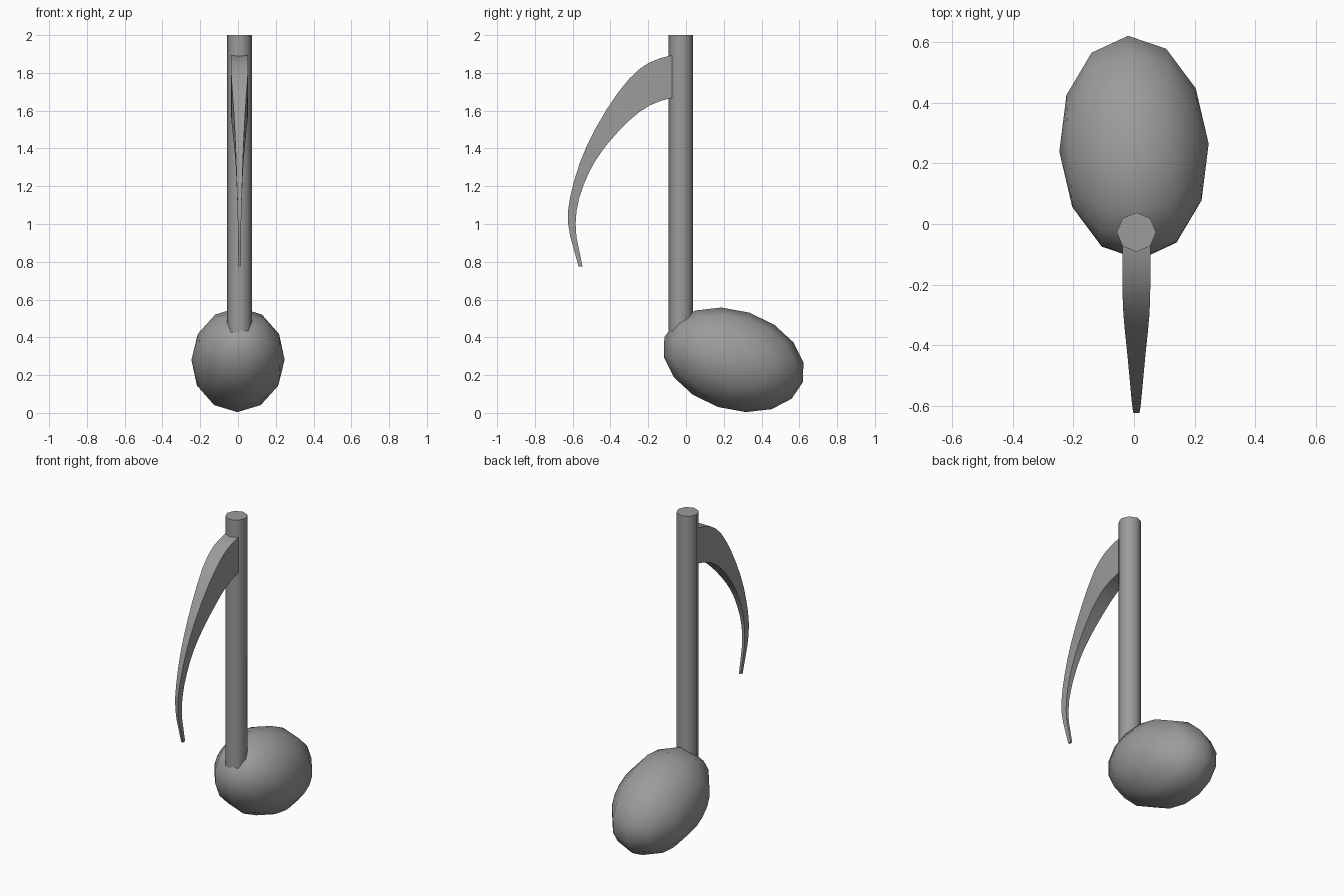
import bpy, bmesh, math
from mathutils import Matrix

if "Cube" in bpy.data.objects:
    bpy.data.objects.remove(bpy.data.objects["Cube"])

# One dark grey for every part
grey = bpy.data.materials.new("dark_grey")
grey.diffuse_color = (0.33, 0.33, 0.33, 1)
grey.use_nodes = True
grey.node_tree.nodes["Principled BSDF"].inputs["Base Color"].default_value = grey.diffuse_color


def finish(bm, name, angle):
    bmesh.ops.recalc_face_normals(bm, faces=bm.faces)
    mesh = bpy.data.meshes.new(name)
    bm.to_mesh(mesh)
    bm.free()
    mesh.materials.append(grey)
    obj = bpy.data.objects.new(name, mesh)
    bpy.context.collection.objects.link(obj)
    bpy.ops.object.select_all(action='DESELECT')
    obj.select_set(True)
    bpy.context.view_layer.objects.active = obj
    bpy.ops.object.shade_smooth_by_angle(angle=math.radians(angle))
    return obj


CX = 0.008  # stem and flag centre in x

# Note head: tilted low-poly ellipsoid, poles to the sides
bm = bmesh.new()
bmesh.ops.create_uvsphere(bm, u_segments=16, v_segments=6, radius=1)
bm.transform(Matrix.Translation((0, 0.252, 0.281))
             @ Matrix.Rotation(math.radians(3), 4, 'Z')
             @ Matrix.Rotation(math.radians(-18), 4, 'X')
             @ Matrix.Diagonal((0.247, 0.386, 0.263, 1))
             @ Matrix.Rotation(math.radians(90), 4, 'Y'))
finish(bm, "note_head", 80)

# Stem: eight-sided post sunk into the head
bm = bmesh.new()
z0, z1 = 0.34, 2.0
bmesh.ops.create_cone(bm, cap_ends=True, segments=8, radius1=0.065,
                      radius2=0.065, depth=z1 - z0)
bm.transform(Matrix.Translation((CX, -0.027, (z0 + z1) / 2)))
finish(bm, "stem", 60)

# Flag: rectangular section swept along a curve, tapering to the tip
# (outer y, outer z, inner y, inner z, half thickness)
stations = [
    (-0.050, 1.895, -0.050, 1.670, 0.046),
    (-0.088, 1.890, -0.088, 1.665, 0.046),
    (-0.194, 1.855, -0.194, 1.627, 0.046),
    (-0.300, 1.770, -0.300, 1.548, 0.043),
    (-0.420, 1.607, -0.405, 1.437, 0.031),
    (-0.527, 1.410, -0.485, 1.326, 0.021),
    (-0.590, 1.236, -0.543, 1.204, 0.015),
    (-0.625, 1.067, -0.580, 1.067, 0.010),
    (-0.612, 0.930, -0.580, 0.930, 0.008),
    (-0.569, 0.776, -0.548, 0.776, 0.006),
]
# Smooth midpoints between neighbouring stations
path = []
for i, s in enumerate(stations):
    path.append(s)
    if 0 < i < len(stations) - 2:
        a, b, c = stations[i - 1], stations[i + 1], stations[i + 2]
        path.append([(9 * (q + r) - p - t) / 16
                     for p, q, r, t in zip(a, s, b, c)])
bm = bmesh.new()
rings = [[bm.verts.new(p) for p in ((CX - h, oy, oz), (CX + h, oy, oz),
                                    (CX + h, iy, iz), (CX - h, iy, iz))]
         for oy, oz, iy, iz, h in path]
for a, b in zip(rings, rings[1:]):
    for i in range(4):
        j = (i + 1) % 4
        bm.faces.new((a[i], a[j], b[j], b[i]))
bm.faces.new(rings[0])
bm.faces.new(rings[-1])
finish(bm, "flag", 40)
